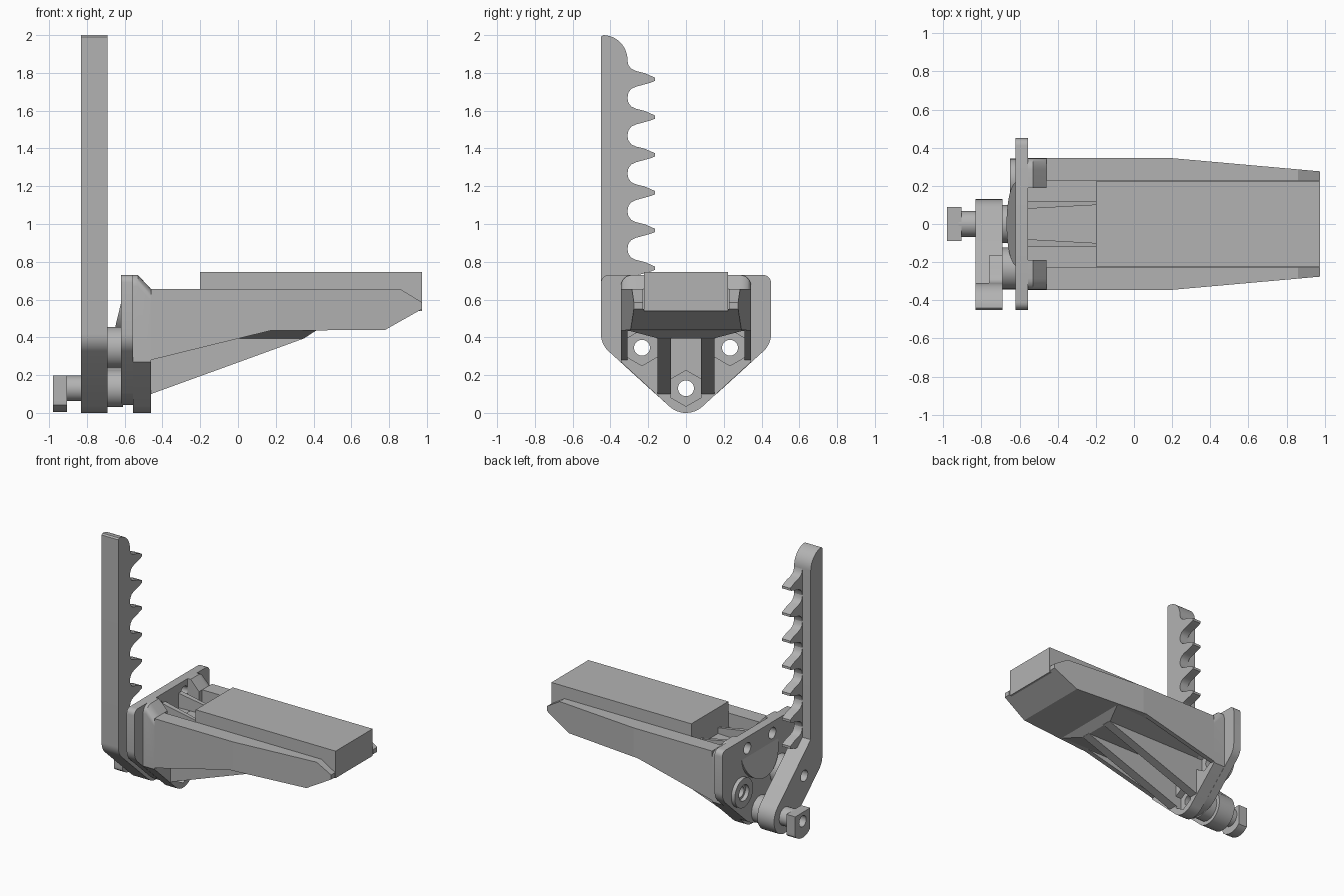
import bpy, bmesh, math
from mathutils import Vector

if "Cube" in bpy.data.objects:
    bpy.data.objects.remove(bpy.data.objects["Cube"])

grey = bpy.data.materials.new("plain grey")
grey.diffuse_color = (0.45, 0.45, 0.45, 1)
grey.use_nodes = True
grey.node_tree.nodes["Principled BSDF"].inputs["Base Color"].default_value = grey.diffuse_color


def finish(name, bm):
    bmesh.ops.recalc_face_normals(bm, faces=bm.faces)
    me = bpy.data.meshes.new(name)
    bm.to_mesh(me)
    bm.free()
    ob = bpy.data.objects.new(name, me)
    me.materials.append(grey)
    bpy.context.collection.objects.link(ob)
    return ob


def prism_bm(pts, axis, a, b):
    """Extrude a (y,z) outline along x, or an (x,z) outline along y."""
    bm = bmesh.new()
    place = (lambda p: (a, p[0], p[1])) if axis == 'x' else (lambda p: (p[0], a, p[1]))
    face = bm.faces.new([bm.verts.new(place(p)) for p in pts])
    ext = bmesh.ops.extrude_face_region(bm, geom=[face])
    move = Vector((b - a, 0, 0) if axis == 'x' else (0, b - a, 0))
    bmesh.ops.translate(bm, vec=move, verts=[v for v in ext['geom'] if isinstance(v, bmesh.types.BMVert)])
    return bm


def prism(name, pts, axis, a, b):
    return finish(name, prism_bm(pts, axis, a, b))


def box(name, x0, x1, y0, y1, z0, z1):
    return prism(name, [(y0, z0), (y1, z0), (y1, z1), (y0, z1)], 'x', x0, x1)


def arc(cy, cz, r, a0, a1, n=12):
    return [(cy + r * math.cos(math.radians(a0 + (a1 - a0) * i / n)),
             cz + r * math.sin(math.radians(a0 + (a1 - a0) * i / n))) for i in range(n + 1)]


def disc(name, cy, cz, r, x0, x1, n=32, start=0):
    return prism(name, arc(cy, cz, r, start, start + 360, n)[:-1], 'x', x0, x1)


def combine(ob, others, op='DIFFERENCE'):
    for c in others:
        m = ob.modifiers.new("cut", 'BOOLEAN')
        m.operation, m.object, m.solver = op, c, 'EXACT'
        bpy.context.view_layer.objects.active = ob
        bpy.ops.object.modifier_apply(modifier=m.name)
        bpy.data.objects.remove(c)


def smooth(ob):
    bpy.ops.object.select_all(action='DESELECT')
    ob.select_set(True)
    bpy.context.view_layer.objects.active = ob
    bpy.ops.object.shade_smooth_by_angle(angle=math.radians(30))


LOW, LEFT, RIGHT = (0, 0.13), (-0.233, 0.345), (0.233, 0.345)
SLOPE = 227.6  # angle of the outward normal of the lower left diagonal


def mirrored(half):
    return half + [(-y, z) for y, z in reversed(half)]


# toothed post with its diagonal lower arm
post_pts = arc(*LOW, 0.13, SLOPE, SLOPE + 180, 20)
post_pts += [(-0.31, 0.59), (-0.31, 1.87)]
post_pts += arc(-0.44, 1.87, 0.13, 0, 90)
post_pts += [(-0.45, 1.99)] + arc(-0.33, 0.416, 0.12, 180, SLOPE, 8)
post = prism("toothed_post", post_pts, 'x', -0.83, -0.69)
combine(post, [disc("cut", *c, 0.042, -1, -0.6) for c in (LOW, LEFT)])
smooth(post)

# half-thickness hooked teeth
tooth = [(-0.33, 0.12), (-0.31, 0.1), (-0.305, 0.075), (-0.29, 0.055), (-0.265, 0.043),
         (-0.22, 0.032), (-0.185, 0.017), (-0.165, 0.008), (-0.165, -0.01), (-0.185, -0.018),
         (-0.22, -0.028), (-0.265, -0.04), (-0.29, -0.052), (-0.305, -0.072), (-0.31, -0.1), (-0.33, -0.11)]
for i in range(7):
    z = 0.567 + 0.2 * i
    smooth(prism("post_tooth", [(y, z + dz) for y, dz in tooth], 'x', -0.76, -0.69))

# hollow bolt with a flat-sided head
shaft = disc("bolt_shaft", *LOW, 0.068, -0.92, -0.82)
head_pts = [(max(-0.09, min(0.09, y)), min(0.197, z)) for y, z in arc(*LOW, 0.125, 180, 360, 24)]
head = prism("bolt_head", [(-0.09, 0.197)] + head_pts[3:-3] + [(0.09, 0.197)], 'x', -0.98, -0.905)
for ob in (shaft, head):
    combine(ob, [disc("cut", *LOW, 0.042, -1.1, -0.7)])
    smooth(ob)

# spacers behind the back plate
for name, c, r, x0 in (("lower_spacer", LOW, 0.1, -0.7), ("arm_spacer", LEFT, 0.11, -0.7),
                       ("raised_ring", RIGHT, 0.11, -0.65)):
    ob = disc(name, *c, r, x0, -0.61)
    combine(ob, [disc("cut", *c, 0.042 if x0 < -0.66 else 0.06, -1, -0.5)])
    smooth(ob)

# back plate
plate_half = arc(0, 0.291, 0.25, 270, 540 - SLOPE, 8) + arc(0.33, 0.416, 0.12, 540 - SLOPE, 360, 8)
plate_half += arc(0.41, 0.69, 0.04, 0, 90, 5)
plate = prism("back_plate", mirrored(plate_half)[:-1], 'x', -0.62, -0.555)
holes = [LOW, LEFT, RIGHT, (-0.15, 0.645), (0.15, 0.645)]
combine(plate, [disc("cut", *c, 0.042, -0.8, -0.3) for c in holes])
smooth(plate)

# sloping half-round pad on the back of the plate
bm = prism_bm(arc(0, 0.6, 0.22, 180, 360, 20), 'x', -0.66, -0.61)
for v in bm.verts:
    if v.co.x < -0.65:
        v.co.x = -0.615 - 0.053 * (0.6 - v.co.z) / 0.22
wedge = finish("sloped_half_round", bm)
combine(wedge, [disc("cut", *c, 0.06, -0.8, -0.3) for c in (LEFT, RIGHT)])
smooth(wedge)

# inner flange with a chamfered top, open centre and hex nut pockets
flange_half = arc(*LOW, 0.13, 270, 540 - SLOPE, 6) + [(0.345, 0.27)] + arc(0.285, 0.67, 0.06, 0, 90, 6)
bm = prism_bm(mirrored(flange_half)[:-1], 'x', -0.555, -0.46)
bmesh.ops.bisect_plane(bm, geom=bm.verts[:] + bm.edges[:] + bm.faces[:], plane_co=(-0.53, 0, 0), plane_no=(1, 0, 0))
for v in bm.verts:
    if v.co.x > -0.5 and v.co.z > 0.6:
        v.co.z -= 0.075
flange = finish("inner_flange", bm)
cuts = [box("cut", -0.6, -0.4, -0.19, 0.19, 0.55, 0.9)]
for c in (LOW, LEFT, RIGHT):
    cuts += [disc("cut", *c, 0.042, -0.8, -0.3), disc("cut", *c, 0.095, -0.51, -0.3, 6, 30)]
combine(flange, cuts)
smooth(flange)

# tapering tray body: open channel on top, hollow underneath
side = [(-0.46, 0.28), (0.17, 0.435), (0.78, 0.44), (0.975, 0.55), (0.975, 0.585), (0.86, 0.655), (-0.46, 0.655)]
bm = prism_bm(side, 'y', -0.345, 0.345)
bmesh.ops.bisect_plane(bm, geom=bm.verts[:] + bm.edges[:] + bm.faces[:], plane_co=(0.2, 0, 0), plane_no=(1, 0, 0))
for v in bm.verts:
    if v.co.x > 0.2:
        v.co.y *= 1 - 0.2 * (v.co.x - 0.2) / 0.775
body = finish("tray_body", bm)
combine(body, [box("cut", -0.6, 1.1, -0.228, 0.228, 0.549, 0.9),
               box("cut", -0.6, 0.3, -0.31, 0.31, 0.1, 0.434)])

# thickened underside
bm = prism_bm([(-0.32, 0.44), (-0.15, 0.395), (0.15, 0.395), (0.32, 0.44)], 'x', -0.46, 0.42)
for v in bm.verts:
    if v.co.x > 0 and v.co.z < 0.4:
        v.co.x = 0.35
finish("tray_underside", bm)

# keel ribs below, short ribs in the channel
for s in (-1, 1):
    prism("keel_rib", [(-0.47, 0.1), (-0.46, 0.1), (0.355, 0.396), (0.355, 0.41), (-0.47, 0.41)],
          'y', s * 0.08, s * 0.15)
    bm = prism_bm([(-0.555, 0.54), (-0.19, 0.54), (-0.19, 0.59), (-0.555, 0.66)], 'y', s * 0.08, s * 0.12)
    for v in bm.verts:
        if v.co.x > -0.3 and abs(v.co.y) < 0.1:
            v.co.y = s * 0.1
    finish("channel_rib", bm)

# raised pad
box("top_pad", -0.2, 0.975, -0.222, 0.222, 0.54, 0.745)
